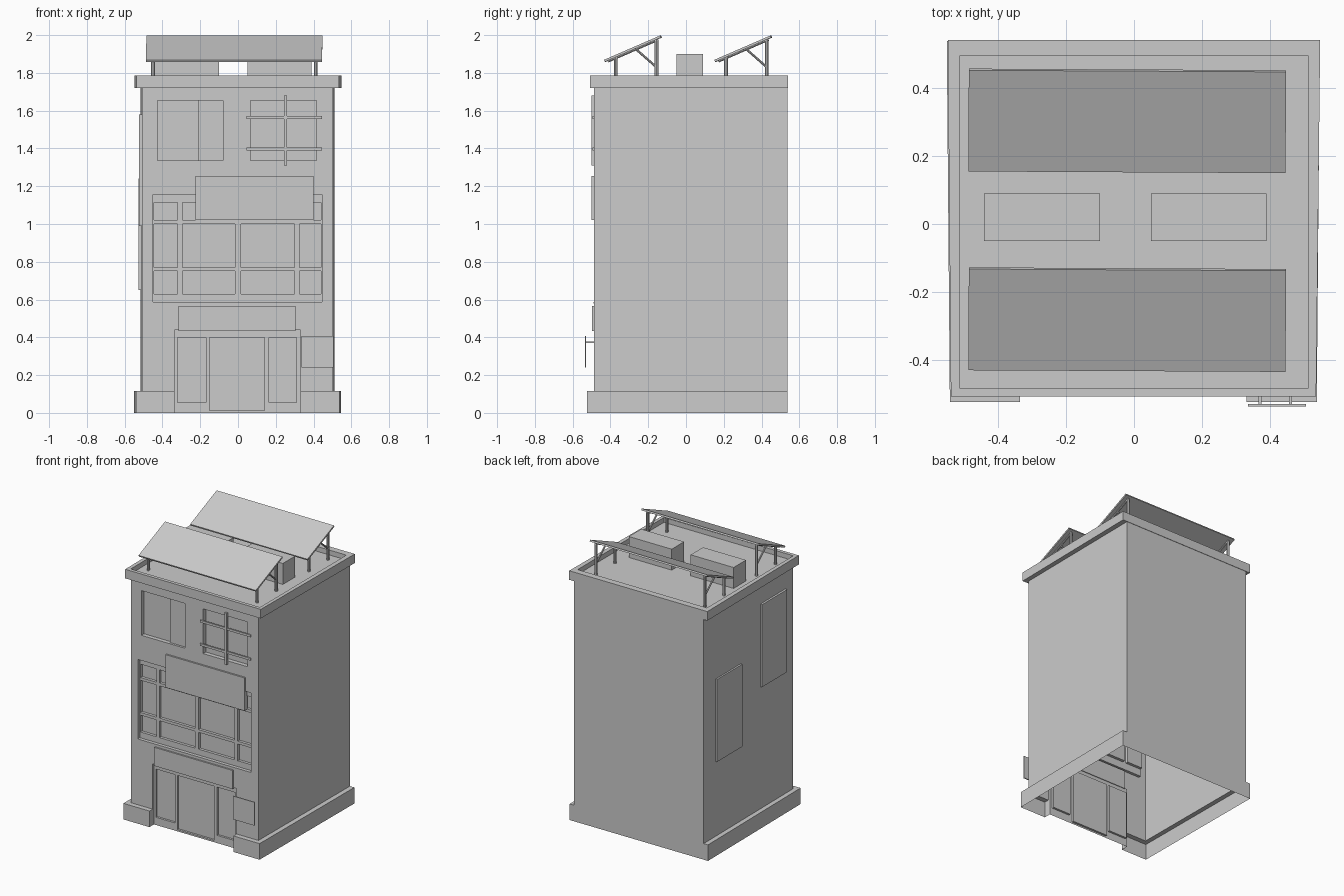
import bpy, bmesh, math
from mathutils import Vector

if "Cube" in bpy.data.objects:
    bpy.data.objects.remove(bpy.data.objects["Cube"])

FRONT, BACK, TOP, PLINTH = -0.487, 0.537, 1.74, 0.115
GAP = (-0.335, 0.33)


def finish(name, bm, recalc=True):
    bmesh.ops.remove_doubles(bm, verts=bm.verts, dist=0.0001)
    if recalc:
        bmesh.ops.recalc_face_normals(bm, faces=bm.faces)
    me = bpy.data.meshes.new(name)
    bm.to_mesh(me)
    bm.free()
    ob = bpy.data.objects.new(name, me)
    bpy.context.collection.objects.link(ob)
    return ob


def quad(bm, *pts):
    return bm.faces.new([bm.verts.new(p) for p in pts])


def box(name, x0, x1, y0, y1, z0, z1):
    bm = bmesh.new()
    bmesh.ops.create_cube(bm, size=1)
    for v in bm.verts:
        v.co = (x0 if v.co.x < 0 else x1, y0 if v.co.y < 0 else y1, z0 if v.co.z < 0 else z1)
    return finish(name, bm)


def rod(name, a, b, r=0.01, sides=8):
    a, b = Vector(a), Vector(b)
    bm = bmesh.new()
    bmesh.ops.create_cone(bm, cap_ends=True, segments=sides, radius1=r, radius2=r, depth=(b - a).length)
    ob = finish(name, bm)
    ob.rotation_euler = (b - a).to_track_quat('Z', 'Y').to_euler()
    ob.location = (a + b) / 2
    return ob


def relief(name, rects):
    """Front wall as a stepped sheet: later rectangles override the depth."""
    xs = sorted({v for r in rects for v in r[:2]})
    zs = sorted({v for r in rects for v in r[2:4]})
    bm = bmesh.new()

    def depth(i, j):
        cx, cz = (xs[i] + xs[i + 1]) / 2, (zs[j] + zs[j + 1]) / 2
        return [r[4] for r in rects if r[0] < cx < r[1] and r[2] < cz < r[3]][-1]

    for i in range(len(xs) - 1):
        for j in range(len(zs) - 1):
            d = depth(i, j)
            if d is None:
                continue
            a, b, c, e, y = xs[i], xs[i + 1], zs[j], zs[j + 1], FRONT + d
            quad(bm, (a, y, c), (b, y, c), (b, y, e), (a, y, e))
            if i + 2 < len(xs):
                n = depth(i + 1, j)
                if n is not None and n != d:
                    quad(bm, (b, y, c), (b, FRONT + n, c), (b, FRONT + n, e), (b, y, e))
            if j + 2 < len(zs):
                n = depth(i, j + 1)
                if n is not None and n != d:
                    quad(bm, (a, y, e), (b, y, e), (b, FRONT + n, e), (a, FRONT + n, e))
    return finish(name, bm, False)


# Front wall with recessed windows and shopfront
XL, XR = -0.508, 0.503
rects = [(XL, XR, 0, TOP, 0),
         (XL, GAP[0], 0, PLINTH, None), (GAP[1], XR, 0, PLINTH, None),
         (-0.425, -0.21, 1.335, 1.655, 0.03), (-0.21, -0.08, 1.335, 1.655, 0.016),
         (0.065, 0.415, 1.335, 1.655, 0.03),
         (-0.45, 0.445, 0.585, 1.155, 0.02),
         (GAP[0], GAP[1], 0, 0.44, 0.015),
         (-0.32, -0.17, 0.055, 0.40, 0.03), (0.165, 0.31, 0.055, 0.40, 0.03),
         (-0.15, 0.14, 0.012, 0.40, 0.03)]
for x0, x1 in ((-0.445, -0.32), (-0.295, -0.015), (0.015, 0.30), (0.325, 0.44)):
    for z0, z1 in ((0.63, 0.75), (0.77, 1.0), (1.02, 1.115)):
        rects.append((x0, x1, z0, z1, 0.04))
relief("front_wall", rects)

# Side and back walls, slightly wider at the back
BL, BR = -0.516, 0.511
bm = bmesh.new()
quad(bm, (XR, FRONT, PLINTH), (BR, BACK, PLINTH), (BR, BACK, TOP), (XR, FRONT, TOP))
quad(bm, (BL, BACK, PLINTH), (XL, FRONT, PLINTH), (XL, FRONT, TOP), (BL, BACK, TOP))
quad(bm, (BR, BACK, 0), (BL, BACK, 0), (BL, BACK, TOP), (BR, BACK, TOP))
finish("side_and_back_walls", bm, False)

# Hollow plinth, open below and interrupted by the shopfront
for side, outer_b, outer_f, inner_b, inner_f, gap in (
        ("left", -0.55, -0.541, BL, XL, GAP[0]), ("right", 0.546, 0.537, BR, XR, GAP[1])):
    bm = bmesh.new()
    yf = -0.523
    outer = [(inner_b, BACK), (outer_b, BACK), (outer_f, yf), (gap, yf), (gap, FRONT + 0.015)]
    for p, q in zip(outer, outer[1:]):
        pts = [(*p, 0), (*q, 0), (*q, PLINTH), (*p, PLINTH)]
        quad(bm, *(pts if side == "left" else pts[::-1]))
    for p, q, r, s in (((outer_b, BACK), (outer_f, yf), (inner_f, FRONT), (inner_b, BACK)),
                       ((outer_f, yf), (gap, yf), (gap, FRONT), (inner_f, FRONT))):
        f = quad(bm, *[(*c, PLINTH) for c in (p, q, r, s)])
        f.normal_update()
        if f.normal.z < 0:
            f.normal_flip()
    finish("plinth_" + side, bm, False)

# Parapet rim and sunken roof floor
bm = bmesh.new()
rim = [(-0.538, -0.507), (0.535, -0.507), (0.547, 0.54), (-0.547, 0.54)]
inn = [(-0.512, -0.482), (0.512, -0.482), (0.512, 0.494), (-0.512, 0.494)]
loops = [[bm.verts.new((*p, z)) for p in ps] for ps, z in
         ((rim, 1.72), (rim, 1.785), (inn, 1.785), (inn, 1.75))]
for lo, hi in zip(loops, loops[1:]):
    for k in range(4):
        bm.faces.new((lo[k], lo[(k + 1) % 4], hi[(k + 1) % 4], hi[k]))
bm.faces.new(loops[-1])
bm.faces.new(loops[0][::-1])
finish("roof_parapet", bm)

# Sign boards and the hanging plate with its arms
box("shop_sign", -0.315, 0.305, -0.498, FRONT + 0.02, 0.434, 0.567)
box("upper_sign", -0.225, 0.40, -0.499, FRONT + 0.025, 1.02, 1.255)
box("hanging_plate", 0.335, 0.505, -0.536, -0.529, 0.24, 0.407)
for x in (0.37, 0.46):
    box("plate_arm", x - 0.004, x + 0.004, -0.53, FRONT + 0.01, 0.37, 0.378)
box("window_sill", -0.45, 0.445, -0.491, FRONT + 0.02, 0.578, 0.588)

# Window guard bars
for z in (1.565, 1.398):
    box("guard_rail", 0.045, 0.445, -0.496, FRONT + 0.002, z - 0.008, z + 0.008)
box("guard_post", 0.244, 0.26, -0.499, FRONT + 0.002, 1.31, 1.68)

# Panels on the left wall
box("side_panel_low", -0.526, -0.50, 0.115, 0.40, 0.65, 1.24)
box("side_panel_high", -0.525, -0.50, -0.395, -0.11, 0.99, 1.58)

# Rooftop boxes
for x in (-0.44, 0.05):
    box("roof_unit", x, x + 0.34, -0.05, 0.09, 1.745, 1.90)

# Tilted panels on leg frames
for y in (-0.432, 0.152):
    panel = box("solar_panel", -0.466, 0.466, -0.162, 0.162, -0.006, 0.006)
    panel.location = (-0.02, y + 0.151, 1.928)
    panel.rotation_euler = (math.atan2(0.13, 0.30), 0, math.radians(-0.3))
    for x in (-0.45, 0.412):
        rod("short_leg", (x, y + 0.06, 1.745), (x, y + 0.06, 1.885))
        rod("tall_leg", (x, y + 0.276, 1.745), (x, y + 0.276, 1.978))
        rod("leg_brace", (x, y + 0.162, 1.93), (x, y + 0.276, 1.83), 0.006)
        rod("panel_rail", (x, y + 0.02, 1.862), (x, y + 0.285, 1.977), 0.007)
